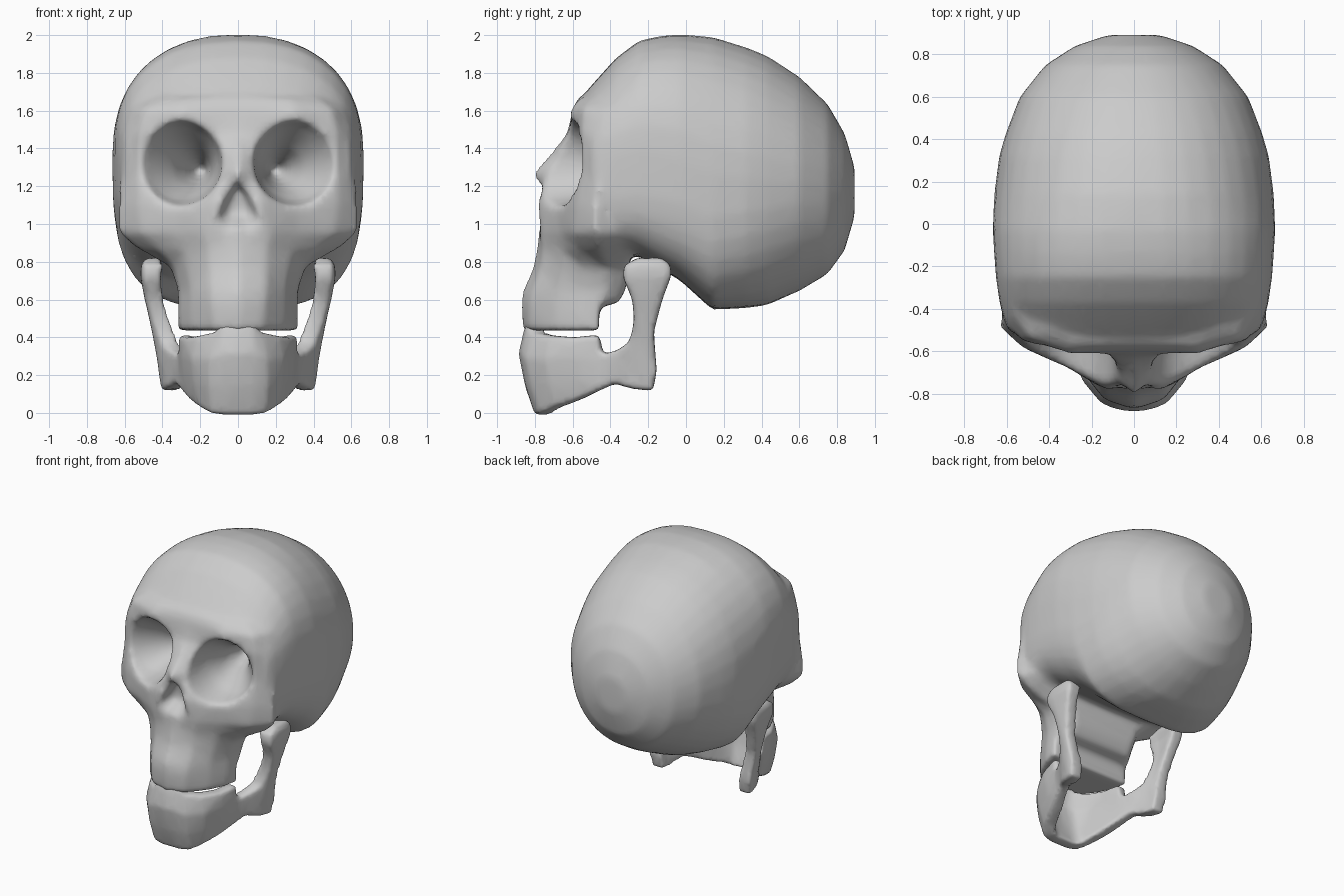
import bpy, bmesh, math
from mathutils import Vector

if "Cube" in bpy.data.objects:
    bpy.data.objects.remove(bpy.data.objects["Cube"])


def loft(name, rings):
    """Closed skin through equally long rings of points."""
    bm = bmesh.new()
    vs = [[bm.verts.new(p) for p in r] for r in rings]
    n = len(rings[0])
    for a, b in zip(vs, vs[1:]):
        for i in range(n):
            j = (i + 1) % n
            bm.faces.new((a[i], a[j], b[j], b[i]))
    bm.faces.new(vs[0])
    bm.faces.new(vs[-1])
    bmesh.ops.triangulate(bm, faces=bm.faces[:])
    bmesh.ops.recalc_face_normals(bm, faces=bm.faces[:])
    me = bpy.data.meshes.new(name)
    bm.to_mesh(me)
    bm.free()
    ob = bpy.data.objects.new(name, me)
    bpy.context.collection.objects.link(ob)
    return ob


def boolean(ob, other, op):
    m = ob.modifiers.new(op.lower(), 'BOOLEAN')
    m.operation, m.object, m.solver = op, other, 'EXACT'
    other.hide_render = True


def finish(ob, voxel, rounds):
    """Fuse into one skin, soften, thin out and shade smooth."""
    m = ob.modifiers.new("fuse", 'REMESH')
    m.mode, m.voxel_size = 'VOXEL', voxel
    m = ob.modifiers.new("soften", 'SMOOTH')
    m.factor, m.iterations = 0.5, rounds
    m = ob.modifiers.new("thin", 'DECIMATE')
    m.ratio = 0.3
    dg = bpy.context.evaluated_depsgraph_get()
    me = bpy.data.meshes.new_from_object(ob.evaluated_get(dg))
    ob.modifiers.clear()
    ob.data = me
    for p in me.polygons:
        p.use_smooth = True


# Braincase: rounded sections along y (y, half width, top, bottom),
# boxy below at the front where the cheek arch runs, round at the back
def section(y, w, top, bot, n=36):
    ring, mid, h = [], (top + bot) / 2, (top - bot) / 2
    low = max(2.1, min(4.5, 3.5 - 2.6 * y))
    up = max(2.05, min(2.35, 2.3 - .4 * y))
    for k in range(n):
        c, s = math.cos(2 * math.pi * k / n), math.sin(2 * math.pi * k / n)
        e = 2 / (up if s > 0 else low)
        ring.append((w * math.copysign(abs(c) ** e, c), y,
                     mid + h * math.copysign(abs(s) ** e, s)))
    return ring


skull = loft("skull", [section(*s) for s in (
    (-.57, .42, 1.65, 1.00), (-.50, .60, 1.735, .91), (-.37, .635, 1.88, .86),
    (-.25, .652, 1.97, .83), (-.14, .66, 1.995, .765), (-.03, .667, 2.005, .70),
    (.14, .66, 1.99, .545), (.32, .637, 1.935, .555), (.43, .605, 1.89, .57),
    (.60, .54, 1.78, .645), (.75, .42, 1.635, .735), (.84, .28, 1.48, .86),
    (.893, .12, 1.30, 1.04))])

# Face and upper jaw: level rows (z, back y, outline of the right half)
rows = (
    (.435, -.46, (0, -.865), (.13, -.83), (.25, -.69), (.31, -.56), (.32, -.46)),
    (.56, -.46, (0, -.875), (.14, -.83), (.25, -.69), (.31, -.56), (.32, -.46)),
    (.58, -.36, (0, -.875), (.14, -.83), (.25, -.69), (.31, -.55), (.32, -.44)),
    (.65, -.32, (0, -.865), (.15, -.81), (.25, -.68), (.31, -.54), (.32, -.42)),
    (.77, -.30, (0, -.81), (.15, -.77), (.27, -.66), (.34, -.54), (.36, -.42)),
    (.87, -.30, (0, -.79), (.15, -.76), (.29, -.66), (.43, -.57), (.54, -.46)),
    (.95, -.20, (0, -.78), (.16, -.77), (.32, -.67), (.51, -.59), (.635, -.48)),
    (1.10, -.20, (0, -.79), (.12, -.785), (.31, -.68), (.53, -.58), (.635, -.48)),
    (1.28, -.20, (0, -.805), (.08, -.74), (.30, -.65), (.53, -.55), (.625, -.44)),
    (1.48, -.20, (0, -.63), (.11, -.62), (.30, -.62), (.53, -.55), (.61, -.44)),
    (1.61, -.20, (0, -.60), (.13, -.60), (.30, -.61), (.50, -.54), (.57, -.42)),
    (1.67, -.20, (0, -.57), (.13, -.57), (.28, -.56), (.42, -.50), (.48, -.40)))
rings = []
for z, back, *pts in rows:
    half = pts + [(pts[-1][0] * .8, back)]
    rings.append([(x, y, z) for x, y in half] +
                 [(-x, y, z) for x, y in half[:0:-1]])
face = loft("face", rings)
boolean(skull, face, 'UNION')
helpers = [face]

# Eye sockets: trumpet funnels narrowing backwards and inwards (y, x, z, radius)
for side in (-1, 1):
    eye = loft("eye_cutter", [
        [(side * (cx + r * math.cos(a)), y, cz + r * 1.02 * math.sin(a))
         for a in (2 * math.pi * k / 20 for k in range(20))]
        for y, cx, cz, r in ((-.95, .315, 1.33, .25), (-.64, .31, 1.33, .225),
                             (-.54, .30, 1.325, .20), (-.46, .275, 1.315, .155),
                             (-.36, .24, 1.30, .105), (-.24, .215, 1.29, .065),
                             (-.12, .20, 1.285, .03))])
    boolean(skull, eye, 'DIFFERENCE')
    helpers.append(eye)

# Nose opening: shallow pear-shaped funnel, deepest near its top
pear = ((0, .24), (.06, .17), (.115, .03), (.07, -.03), (0, -.01),
        (-.07, -.03), (-.115, .03), (-.06, .17))
nose = loft("nose_cutter", [
    [(x * s, y, zc + z * s) for x, z in pear]
    for y, s, zc in ((-.95, 1.05, .99), (-.78, 1, .99), (-.68, .55, 1.06))])
boolean(skull, nose, 'DIFFERENCE')
helpers.append(nose)
finish(skull, .021, 12)
for h in helpers:
    bpy.data.objects.remove(h)

# Lower jaw: stations from chin to joint
# (upper/front edge, lower/back edge, inward angle, bulge, thickness)
stations = (
    ((0, -.85, .475), (0, -.80, -.01), 0, .055, .09),
    ((.08, -.84, .475), (.08, -.80, -.01), 10, .05, .09),
    ((.13, -.82, .425), (.15, -.78, 0), 25, .045, .09),
    ((.22, -.73, .41), (.21, -.70, .03), 55, .035, .09),
    ((.29, -.60, .40), (.27, -.56, .075), 75, .015, .09),
    ((.32, -.465, .415), (.315, -.44, .13), 80, 0, .08),
    ((.325, -.45, .31), (.34, -.38, .155), 80, 0, .08),
    ((.36, -.37, .33), (.385, -.30, .13), 85, 0, .09),
    ((.41, -.305, .37), (.41, -.175, .115), 90, .01, .10),
    ((.43, -.285, .43), (.42, -.155, .22), 90, .01, .10),
    ((.455, -.275, .50), (.455, -.17, .43), 90, .01, .09),
    ((.485, -.285, .60), (.485, -.125, .60), 90, .01, .09),
    ((.505, -.335, .72), (.51, -.08, .72), 90, .01, .10),
    ((.505, -.33, .78), (.505, -.08, .78), 90, .01, .11),
    ((.49, -.26, .82), (.49, -.12, .82), 90, 0, .08))


def jaw_ring(a, b, angle, bulge, thick, side):
    a, b, t = Vector(a), Vector(b), math.radians(angle)
    inward = Vector((-math.sin(t), math.cos(t), 0))
    outer = [a, a.lerp(b, .33) - inward * bulge,
             a.lerp(b, .67) - inward * bulge * .7, b]
    pts = outer + [p + inward * thick for p in reversed(outer)]
    return [(p.x * side, p.y, p.z) for p in pts]


jaw = loft("lower_jaw", [jaw_ring(*s, -1) for s in stations[:0:-1]] +
           [jaw_ring(*s, 1) for s in stations])
finish(jaw, .016, 10)
